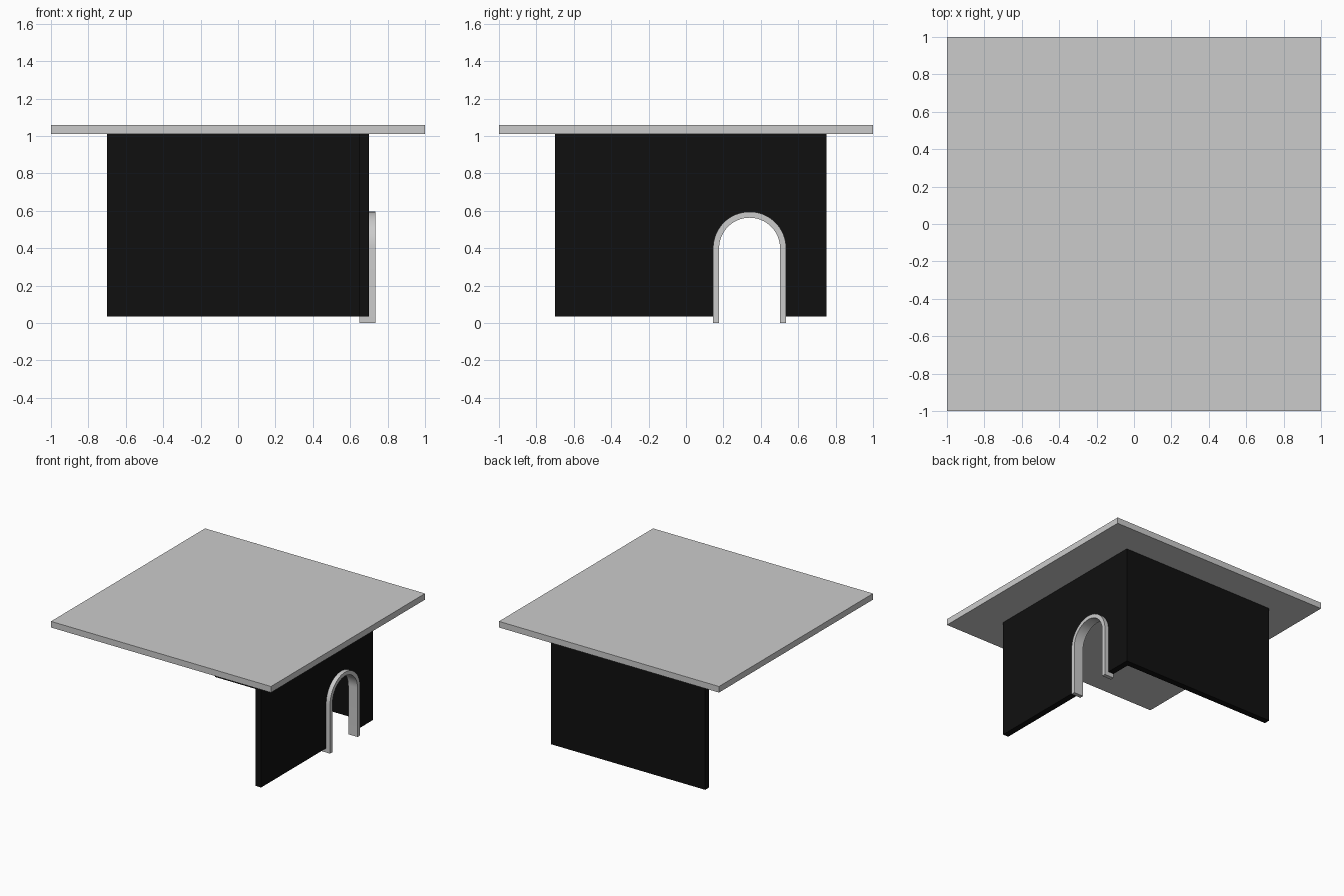
import bpy, bmesh, math

cube = bpy.data.objects.get("Cube")
if cube:
    bpy.data.objects.remove(cube, do_unlink=True)


def make_material(name, value):
    mat = bpy.data.materials.new(name)
    mat.use_nodes = True
    color = (value, value, value, 1)
    mat.diffuse_color = color
    mat.node_tree.nodes["Principled BSDF"].inputs["Base Color"].default_value = color
    return mat


grey = make_material("light grey", 0.6)
black = make_material("black", 0.005)


def finish(name, bm, mat):
    bmesh.ops.recalc_face_normals(bm, faces=bm.faces)
    mesh = bpy.data.meshes.new(name)
    bm.to_mesh(mesh)
    bm.free()
    mesh.materials.append(mat)
    obj = bpy.data.objects.new(name, mesh)
    bpy.context.collection.objects.link(obj)
    return obj


def box(name, low, high, mat):
    bm = bmesh.new()
    bmesh.ops.create_cube(bm, size=1)
    for v in bm.verts:
        v.co = [l + (c + 0.5) * (h - l) for l, h, c in zip(low, high, v.co)]
    return finish(name, bm, mat)


def extrude_profile(name, outline, x0, x1, mat):
    """Extrude a closed (y, z) outline along x."""
    bm = bmesh.new()
    face = bm.faces.new([bm.verts.new((x0, y, z)) for y, z in outline])
    grown = bmesh.ops.extrude_face_region(bm, geom=[face], use_keep_orig=True)
    for item in grown["geom"]:
        if isinstance(item, bmesh.types.BMVert):
            item.co.x = x1
    return finish(name, bm, mat)


def arch_line(radius, foot, steps=32):
    """Doorway outline running from the -y foot over the crown to the +y foot."""
    curve = [(DOOR_Y - radius * math.cos(math.pi * i / steps),
              SPRING_Z + radius * math.sin(math.pi * i / steps))
             for i in range(steps + 1)]
    return [(DOOR_Y - radius, foot)] + curve + [(DOOR_Y + radius, foot)]


DOOR_Y, SPRING_Z = 0.34, 0.4
OUTER, INNER = 0.195, 0.163
WALL_BASE, WALL_TOP, ROOF_TOP = 0.035, 1.01, 1.06

# Flat square roof
box("roof_slab", (-1, -1, WALL_TOP), (1, 1, ROOF_TOP), grey)

# Plain back wall
box("back_wall", (-0.7, 0.7, WALL_BASE), (0.7, 0.75, WALL_TOP), black)

# Side wall with an arched doorway
wall = [(-0.7, WALL_TOP), (-0.7, WALL_BASE)] + arch_line(OUTER, WALL_BASE)
wall += [(0.7, WALL_BASE), (0.7, WALL_TOP)]
extrude_profile("side_wall", wall, 0.65, 0.7, black)

# Door frame lining the opening and standing proud of the wall
frame = arch_line(OUTER, 0) + arch_line(INNER, 0)[::-1]
door_frame = extrude_profile("door_frame", frame, 0.65, 0.735, grey)

bpy.ops.object.select_all(action="DESELECT")
door_frame.select_set(True)
bpy.context.view_layer.objects.active = door_frame
bpy.ops.object.shade_smooth_by_angle(angle=math.radians(30))
